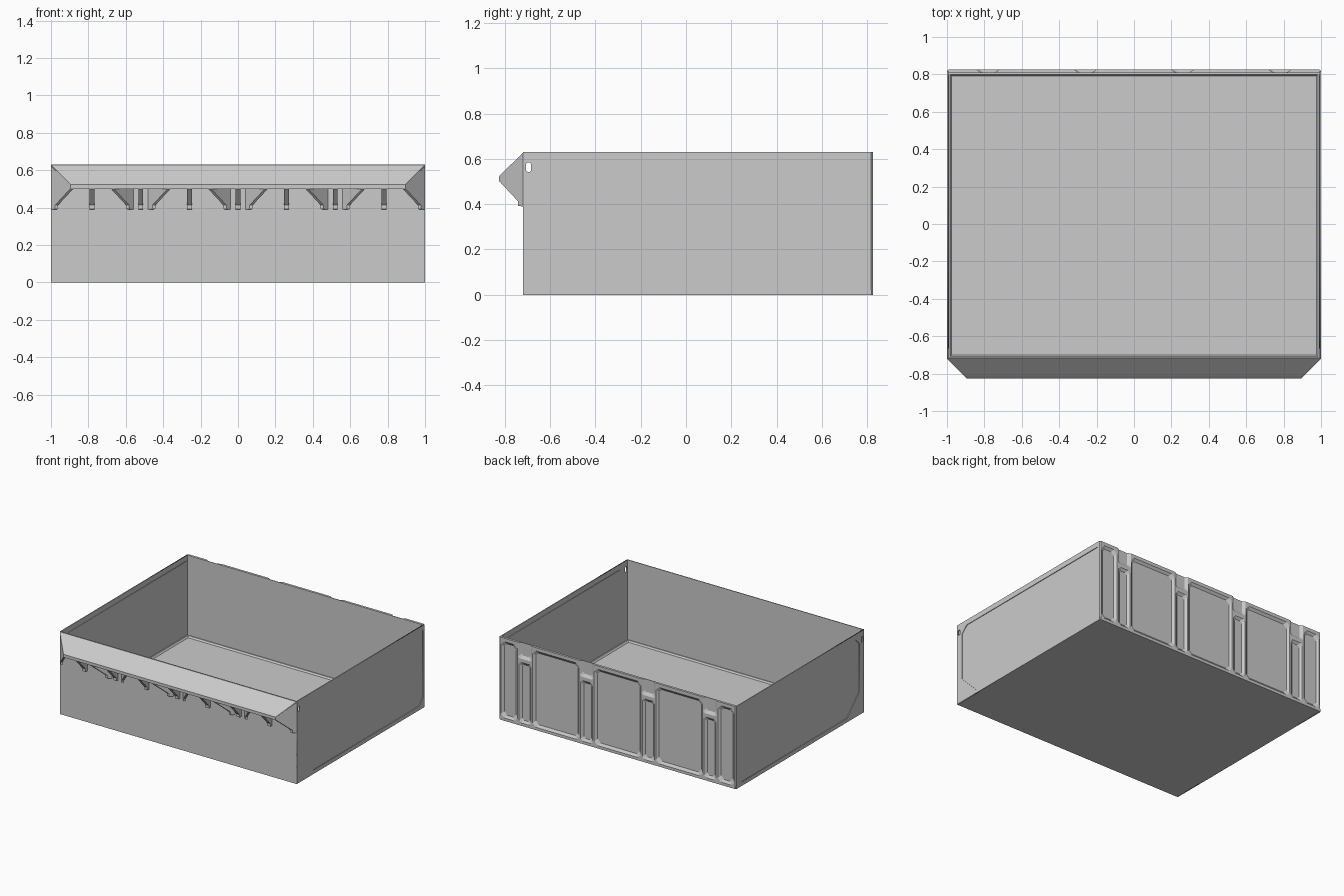
import bpy, bmesh
from mathutils import Matrix

if "Cube" in bpy.data.objects:
    bpy.data.objects.remove(bpy.data.objects["Cube"])

H = 0.63                      # wall height
FRONT, BACK, LIP = -0.72, 0.825, -0.825


def new_object(name, bm):
    bmesh.ops.recalc_face_normals(bm, faces=bm.faces)
    me = bpy.data.meshes.new(name)
    bm.to_mesh(me)
    bm.free()
    ob = bpy.data.objects.new(name, me)
    bpy.context.collection.objects.link(ob)
    return ob


def add_loft(bm, a, b):
    """Closed solid between two matching loops of 3D points."""
    va, vb = [bm.verts.new(p) for p in a], [bm.verts.new(p) for p in b]
    n = len(va)
    bm.faces.new(va)
    bm.faces.new(vb[::-1])
    for i in range(n):
        j = (i + 1) % n
        bm.faces.new((va[i], vb[i], vb[j], va[j]))


def loft(name, a, b):
    bm = bmesh.new()
    add_loft(bm, a, b)
    return new_object(name, bm)


def rect(x0, x1, y0, y1):
    return [(x0, y0), (x1, y0), (x1, y1), (x0, y1)]


def chamfered(x0, x1, y0, y1, bl, br, tr, tl):
    """Rectangle with a cut on each corner."""
    return [(x0 + bl, y0), (x1 - br, y0), (x1, y0 + br), (x1, y1 - tr),
            (x1 - tr, y1), (x0 + tl, y1), (x0, y1 - tl), (x0, y0 + bl)]


def box(name, x0, x1, y0, y1, z0, z1):
    r = rect(x0, x1, y0, y1)
    return loft(name, [(x, y, z0) for x, y in r], [(x, y, z1) for x, y in r])


def carve(ob, cutter):
    mod = ob.modifiers.new("carve", 'BOOLEAN')
    mod.operation, mod.solver, mod.object = 'DIFFERENCE', 'EXACT', cutter
    cutter.hide_render = True
    bpy.context.view_layer.objects.active = ob
    bpy.ops.object.modifier_apply(modifier=mod.name)
    bpy.data.objects.remove(cutter)


def plate(name, loops, x0, x1):
    """Flat plate with holes, drawn in y/z and extruded from x0 to x1."""
    cu = bpy.data.curves.new(name, 'CURVE')
    cu.dimensions, cu.fill_mode, cu.extrude = '2D', 'BOTH', abs(x1 - x0) / 2
    for loop in loops:
        sp = cu.splines.new('POLY')
        sp.points.add(len(loop) - 1)
        for p, (y, z) in zip(sp.points, loop):
            p.co = (y, z, 0, 1)
        sp.use_cyclic_u = True
    ob = bpy.data.objects.new(name, cu)
    ob.matrix_world = Matrix(((0, 0, 1, (x0 + x1) / 2), (1, 0, 0, 0),
                              (0, 1, 0, 0), (0, 0, 0, 1)))
    bpy.context.collection.objects.link(ob)
    bpy.ops.object.select_all(action='DESELECT')
    ob.select_set(True)
    bpy.context.view_layer.objects.active = ob
    bpy.ops.object.convert(target='MESH')


# floor with a shallow sloped border
floor = box("floor", -0.999, 0.999, FRONT + 0.001, 0.82, 0, 0.022)
top, low = rect(-0.99, 0.99, -0.713, 0.806), rect(-0.975, 0.975, -0.70, 0.792)
carve(floor, loft("floor_cutter", [(x, y, 0.03) for x, y in top],
                  [(x, y, 0.01) for x, y in low]))

# front wall
box("front_wall", -1, 1, FRONT, FRONT + 0.006, 0, H)

# side walls: outer frame with a slot, and a panel set slightly inward
panel = chamfered(-0.665, 0.80, 0.03, 0.59, 0.15, 0.045, 0.0001, 0.05)
slot = chamfered(-0.706, -0.684, 0.543, 0.585, 0.006, 0.006, 0.006, 0.006)
for side, s in (("left", -1), ("right", 1)):
    plate(side + "_frame", [rect(FRONT, 0.815, 0, H), panel, slot], s * 0.993, s)
    plate(side + "_panel", [panel], s * 0.989, s * 0.995)

# back wall with chamfered corners and sloped pockets
plan = [(-1, 0.807), (1, 0.807), (1, 0.817), (0.992, BACK),
        (-0.992, BACK), (-1, 0.817)]
back = loft("back_wall", [(x, y, 0) for x, y in plan],
            [(x, y, H) for x, y in plan])
bm = bmesh.new()


def pocket(x0, x1, z0, z1, slope, c=0.025):
    outer = chamfered(x0, x1, z0, z1, c, c, c, c)
    s = slope
    inner = chamfered(x0 + s, x1 - s, z0 + s, z1 - s, c, c, c, c)
    add_loft(bm, [(x, BACK + 0.001, z) for x, z in outer],
             [(x, 0.811, z) for x, z in inner])


for x in (-0.78, -0.26, 0.26, 0.78):          # short pockets under rim notches
    pocket(x - 0.052, x + 0.052, 0.02, 0.485, 0.02, 0.015)
    pocket(x - 0.06, x + 0.06, 0.51, 0.75, 0.022, 0.012)
for x in (-0.52, 0, 0.52):                    # wide pockets
    pocket(x - 0.198, x + 0.198, 0.02, 0.605, 0.02)
for x in (-0.915, 0.915):                     # end pockets
    pocket(x - 0.07, x + 0.07, 0.02, 0.605, 0.02)
carve(back, new_object("back_cutter", bm))

# sloped front lip with mitred ends
lip = [(-0.717, H), (-0.812, 0.537), (LIP, 0.523), (LIP, 0.5),
       (-0.814, 0.5), (-0.814, 0.517), (-0.805, 0.528), (-0.717, 0.614)]


def lip_end(s):
    return [(s * min(1, 1 + y - FRONT), y, z) for y, z in lip]


loft("front_lip", lip_end(-1), lip_end(1))

# ribs under the lip: base x on the wall, sideways run to the lip, thickness range
rib_profile = [(0, 0.39), (0.022, 0.392), (0.022, 0.413), (0.103, 0.5),
               (0.103, 0.522), (0, 0.622)]


def rib(name, x, run, t0, t1):
    def loop(t):
        return [(x + t + run * d, FRONT - d, z) for d, z in rib_profile]
    loft(name, loop(t0), loop(t1))


for i in range(-3, 4):
    rib("straight_rib", i * 0.26, 0, -0.013, 0.013)
for i in range(4):
    x = -0.78 + i * 0.52
    w = 0.22 if i in (0, 3) else 0.215
    rib("diagonal_rib_left", -1 if i == 0 else x - w + 0.0 * i + (-0.085 + 0.085), 1, 0, 0.016) \
        if i == 0 else rib("diagonal_rib_left", x + 0.30 - 0.52, 1, 0, 0.016)
    rib("diagonal_rib_right", 1 if i == 3 else x + 0.22, -1, -0.016, 0)
